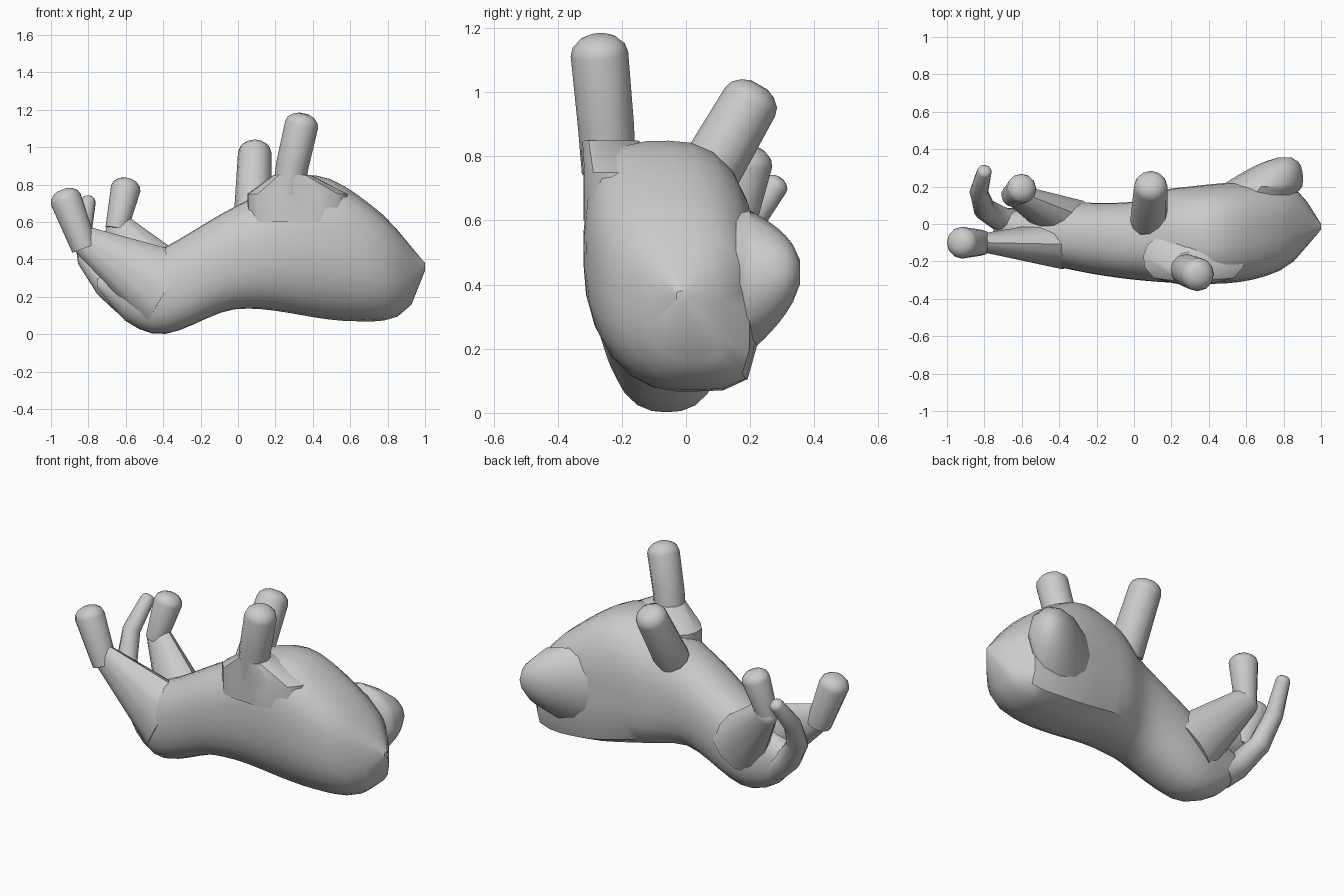
import bpy
import bmesh
from math import cos, sin, pi, radians, sqrt
from mathutils import Vector

cube = bpy.data.objects.get("Cube")
if cube:
    bpy.data.objects.remove(cube, do_unlink=True)


def loft(name, rings):
    """Skin a list of equal-sized point rings and close both ends."""
    bm = bmesh.new()
    loops = [[bm.verts.new(point) for point in ring] for ring in rings]
    count = len(loops[0])
    for lower, upper in zip(loops, loops[1:]):
        for i in range(count):
            j = (i + 1) % count
            bm.faces.new((lower[i], lower[j], upper[j], upper[i]))
    bm.faces.new(loops[0])
    bm.faces.new(loops[-1])
    bmesh.ops.recalc_face_normals(bm, faces=bm.faces)
    mesh = bpy.data.meshes.new(name)
    bm.to_mesh(mesh)
    bm.free()
    obj = bpy.data.objects.new(name, mesh)
    bpy.context.collection.objects.link(obj)
    bpy.ops.object.select_all(action='DESELECT')
    obj.select_set(True)
    bpy.context.view_layer.objects.active = obj
    bpy.ops.object.shade_smooth_by_angle(angle=radians(35))


def oval(center, u, v, sides=12, powers=(2, 2, 2, 2)):
    """Ring spanned by half axes u and v; each quarter has its own squareness."""
    ring = []
    for i in range(sides):
        angle = 2 * pi * i / sides
        c, s = cos(angle), sin(angle)
        power = powers[4 * i // sides]
        swell = (abs(c) ** power + abs(s) ** power) ** (-1 / power)
        ring.append(Vector(center) + (u * c + v * s) * swell)
    return ring


def smooth_value(knots, x):
    """Value at x of a smooth curve through (x, value) knots."""
    def slope(i):
        before, after = knots[max(i - 1, 0)], knots[min(i + 1, len(knots) - 1)]
        return (after[1] - before[1]) / (after[0] - before[0])

    i = max(k for k in range(len(knots) - 1) if k == 0 or knots[k][0] <= x)
    (start, a), (stop, b) = knots[i], knots[i + 1]
    span = stop - start
    t = (x - start) / span
    ease = t * t * (3 - 2 * t)
    bend = t * (1 - t) * span * (slope(i) * (1 - t) - slope(i + 1) * t)
    return a + (b - a) * ease + bend


def limb(name, points, first_radius, last_radius, squash=1):
    """Evenly tapered tube with a rounded tip; squash thins it across y."""
    path = [Vector(point) for point in points]
    last = len(path) - 1
    radii = [first_radius + (last_radius - first_radius) * i / last for i in range(last + 1)]
    aim = (path[-1] - path[-2]).normalized()
    tip = path[-1]
    for angle in (radians(25), radians(50), radians(70)):
        path.append(tip + aim * last_radius * sin(angle) * 0.7)
        radii.append(last_radius * cos(angle))
    rings = []
    for i, (point, radius) in enumerate(zip(path, radii)):
        tangent = (path[min(i + 1, len(path) - 1)] - path[max(i - 1, 0)]).normalized()
        u = Vector((0, 1, 0)).cross(tangent).normalized()
        rings.append(oval(point, u * radius, tangent.cross(u) * radius * squash))
    loft(name, rings)


X, Y, Z = Vector((1, 0, 0)), Vector((0, 1, 0)), Vector((0, 0, 1))

# Torso and head: four outlines running from rump to nose
top = [(-0.75, 0.3), (-0.4, 0.46), (0, 0.69), (0.4, 0.85), (0.75, 0.66), (1, 0.38)]
bottom = [(-0.75, 0.24), (-0.6, 0.07), (-0.4, 0), (0, 0.135), (0.6, 0.07), (0.9, 0.12), (1, 0.34)]
front = [(-0.75, -0.05), (-0.4, -0.23), (0.4, -0.32), (0.8, -0.24), (1, -0.03)]
back = [(-0.75, 0.05), (-0.4, 0.11), (0, 0.12), (0.2, 0.19), (0.85, 0.2), (1, 0)]

sections = []
steps = 24
for step in range(steps + 1):
    x = top[0][0] + (top[-1][0] - top[0][0]) * step / steps
    z0, z1, y0, y1 = (smooth_value(line, x) for line in (bottom, top, front, back))
    boxy = min(max(2 * x, 0), 1)
    sections.append(oval((x, (y0 + y1) / 2, (z0 + z1) / 2), Y * (y1 - y0) / 2, Z * (z1 - z0) / 2,
                         sides=24, powers=(2.4, 2.4 + boxy, 2.4 - boxy * 0.4, 2.4 + boxy * 3)))
loft("torso_and_head", sections)

# Muzzle: a leaning dome turned toward the back
muzzle = []
for step in range(-2, 8):
    t = step / 7.2
    size = 0.22 * sqrt(min(1 - t, 1))
    center = Vector((0.68, 0.2, 0.41)) + Vector((0.13, 0.16, 0.03)) * t
    muzzle.append(oval(center, X * size, Z * size))
loft("muzzle", muzzle)

# Shoulder block blending the front leg into the chest
shoulder = [oval((0.32, -0.17, z), X * 0.27, Y * 0.15, sides=16, powers=(2, 2, 3, 3))
            for z in (0.6, 0.75)]
shoulder.append(oval((0.29, -0.24, 0.85), X * 0.1, Y * 0.09, sides=16))
loft("right_shoulder", shoulder)

# Front legs
limb("front_right_leg", [(0.27, -0.24, 0.75), (0.29, -0.25, 0.9), (0.34, -0.27, 1.12)], 0.085, 0.09)
limb("front_left_leg", [(0.08, 0.02, 0.66), (0.09, 0.2, 0.97)], 0.1, 0.09)

# Hind legs: thigh, then lower leg and paw
limb("right_thigh", [(-0.38, -0.11, 0.24), (-0.82, -0.1, 0.5)], 0.22, 0.08, squash=0.6)
limb("right_hind_paw", [(-0.82, -0.1, 0.46), (-0.92, -0.1, 0.72)], 0.07, 0.085)
limb("left_thigh", [(-0.36, 0.02, 0.25), (-0.64, 0.16, 0.57)], 0.18, 0.08, squash=0.7)
limb("left_hind_paw", [(-0.65, 0.15, 0.56), (-0.6, 0.19, 0.78)], 0.06, 0.08)

# Tail curling up behind the hind legs
limb("tail", [(-0.6, 0, 0.18), (-0.7, 0.02, 0.26), (-0.8, 0.08, 0.4),
              (-0.83, 0.17, 0.56), (-0.8, 0.28, 0.71)], 0.08, 0.04)
